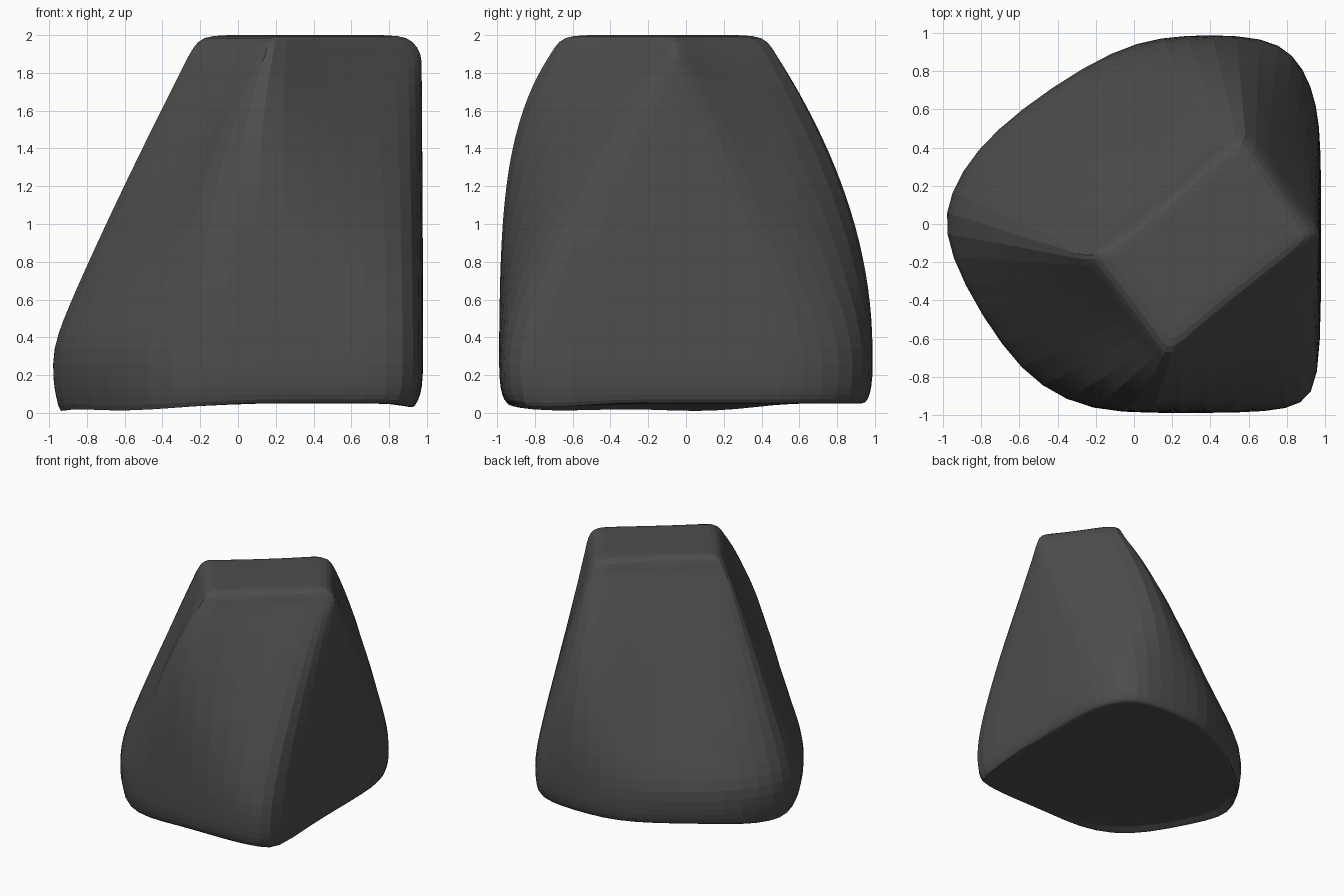
import bpy, bmesh

if "Cube" in bpy.data.objects:
    bpy.data.objects.remove(bpy.data.objects["Cube"])

# Boulder columns: base x, base y, top x, top y, bulge
COLS = [
    (-1.0, -.04, -.27, -.18, 1.12), (-.90, -.31, -.21, -.25, 1.0),
    (-.69, -.65, -.08, -.42, 1.0), (-.49, -.86, .04, -.58, 1.2),
    (-.22, -.98, .12, -.69, 2.4), (.10, -.99, .17, -.75, 5.0),
    (.40, -.99, .32, -.61, 2.2), (.70, -.985, .60, -.38, 1.5),
    (.89, -.95, .87, -.17, 1.3), (.97, -.82, .94, -.11, 1.25),
    (.98, -.40, .97, -.07, 1.5), (.98, .0, .975, -.05, 1.6),
    (.98, .40, .96, -.02, 1.4), (.96, .63, .92, .03, 1.15),
    (.89, .82, .81, .17, 1.1), (.77, .95, .70, .34, 1.3),
    (.55, .99, .58, .51, 2.1), (.27, .99, .48, .45, 1.9),
    (.02, .96, .38, .35, 1.4), (-.26, .83, .22, .21, 1.1),
    (-.60, .60, .0, .03, 1.0), (-.83, .39, -.16, -.09, 1.0),
    (-.97, .16, -.25, -.15, 1.05)]
TOP_MID = (.35, -.12)
RAGGED = {0: .07, 1: .05, 2: .07, 3: .06, 4: .03, 9: .06, 21: .04, 22: .07}


def ring(bm, z, scale=1.0, ragged=False):
    """One horizontal slice of the boulder."""
    s = min(1, max(0, (1.9 - z) / 1.55))
    mid = TOP_MID if z > 1 else (.05, 0)
    verts = []
    for i, (bx, by, tx, ty, q) in enumerate(COLS):
        f = 1 - (1 - s) ** q
        x, y = tx + (bx - tx) * f, ty + (by - ty) * f
        x = mid[0] + (x - mid[0]) * scale
        y = mid[1] + (y - mid[1]) * scale
        drop = RAGGED.get(i, 0) if ragged else 0
        verts.append(bm.verts.new((x, y, z - drop)))
    return verts


bm = bmesh.new()
# rounded foot with a ragged rim, sloping sides, rounded flat top
rings = [ring(bm, .05, .7), ring(bm, .05, .93), ring(bm, .05, .96, True),
         ring(bm, .09, .985)]
rings += [ring(bm, z) for z in
          (.18, .34, .5, .66, .82, .98, 1.14, 1.3, 1.46, 1.62, 1.74, 1.83, 1.9)]
rings += [ring(bm, 1.97, .93), ring(bm, 2, .82), ring(bm, 2, .55)]
n = len(COLS)
for a, b in zip(rings, rings[1:]):
    for i in range(n):
        j = (i + 1) % n
        bm.faces.new((a[i], a[j], b[j], b[i]))
bm.faces.new(rings[0][::-1])
bm.faces.new(rings[-1])
bmesh.ops.recalc_face_normals(bm, faces=bm.faces)

mesh = bpy.data.meshes.new("boulder")
bm.to_mesh(mesh)
bm.free()
boulder = bpy.data.objects.new("boulder", mesh)
bpy.context.collection.objects.link(boulder)

# soften the corners, keep flat facets
sub = boulder.modifiers.new("soften", 'SUBSURF')
sub.levels = sub.render_levels = 1

stone = bpy.data.materials.new("dark grey stone")
stone.diffuse_color = (.075, .075, .075, 1)
stone.use_nodes = True
stone.node_tree.nodes["Principled BSDF"].inputs["Base Color"].default_value = stone.diffuse_color
mesh.materials.append(stone)
